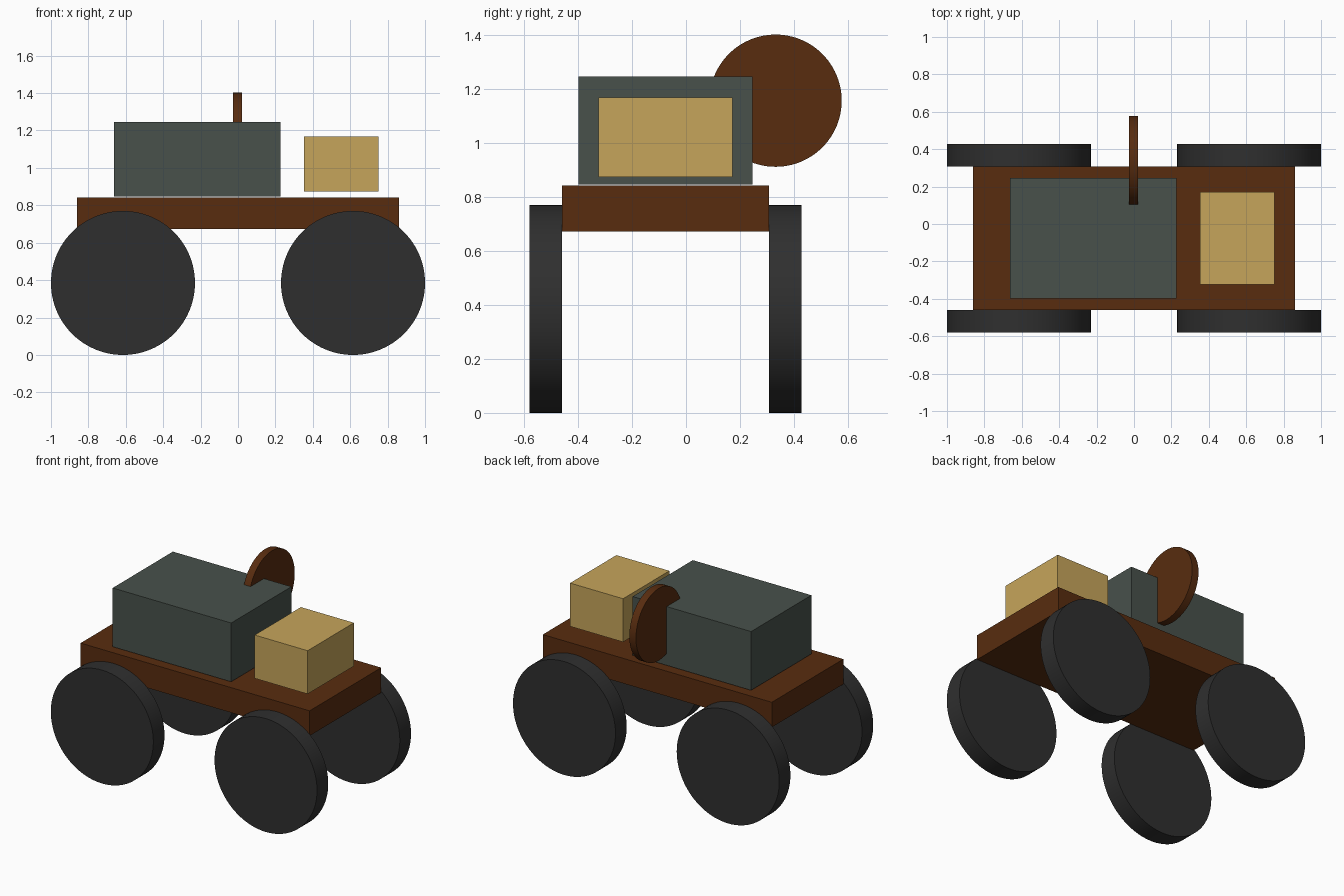
import bpy, math

if "Cube" in bpy.data.objects:
    bpy.data.objects.remove(bpy.data.objects["Cube"])


def material(name, rgb):
    m = bpy.data.materials.new(name)
    lin = [c / 12.92 if c <= 0.04045 else ((c + 0.055) / 1.055) ** 2.4
           for c in (v / 255 for v in rgb)]
    m.diffuse_color = (*lin, 1)
    m.use_nodes = True
    m.node_tree.nodes["Principled BSDF"].inputs["Base Color"].default_value = m.diffuse_color
    return m


BROWN = material("brown", (88, 44, 15))
GREY_GREEN = material("grey green", (72, 81, 75))
TAN = material("tan", (198, 165, 91))
BLACK = material("black rubber", (47, 47, 47))


def box(name, x, y, z, mat):
    """Box spanning the given (min, max) ranges."""
    mid = [(a + b) / 2 for a, b in (x, y, z)]
    bpy.ops.mesh.primitive_cube_add(size=1, location=mid)
    ob = bpy.context.object
    ob.name = name
    ob.scale = [b - a for a, b in (x, y, z)]
    bpy.ops.object.transform_apply(location=False, rotation=False, scale=True)
    ob.data.materials.append(mat)


def disc(name, radius, width, loc, rot, mat):
    bpy.ops.mesh.primitive_cylinder_add(vertices=96, radius=radius, depth=width,
                                        location=loc, rotation=rot)
    ob = bpy.context.object
    ob.name = name
    ob.data.materials.append(mat)
    bpy.ops.object.shade_smooth_by_angle(angle=math.radians(30))


# Chassis, engine block and floating cargo box
box("chassis", (-0.86, 0.86), (-0.46, 0.308), (0.672, 0.842), BROWN)
box("main_body", (-0.662, 0.228), (-0.399, 0.247), (0.847, 1.246), GREY_GREEN)
box("front_box", (0.352, 0.75), (-0.324, 0.172), (0.875, 1.169), TAN)

# Four wheels, flush against the chassis sides
R, W, MID = 0.385, 0.12, -0.076
for end, sx in (("rear", -1), ("front", 1)):
    for side, sy in (("right", -1), ("left", 1)):
        disc(f"{end}_{side}_wheel", R, W,
             (sx * (1 - R), MID + sy * (0.384 + W / 2), R),
             (math.pi / 2, 0, 0), BLACK)

# Steering wheel disc standing across the body
disc("steering_wheel", 0.245, 0.05, (-0.003, 0.332, 1.157),
     (0, math.pi / 2, 0), BROWN)
